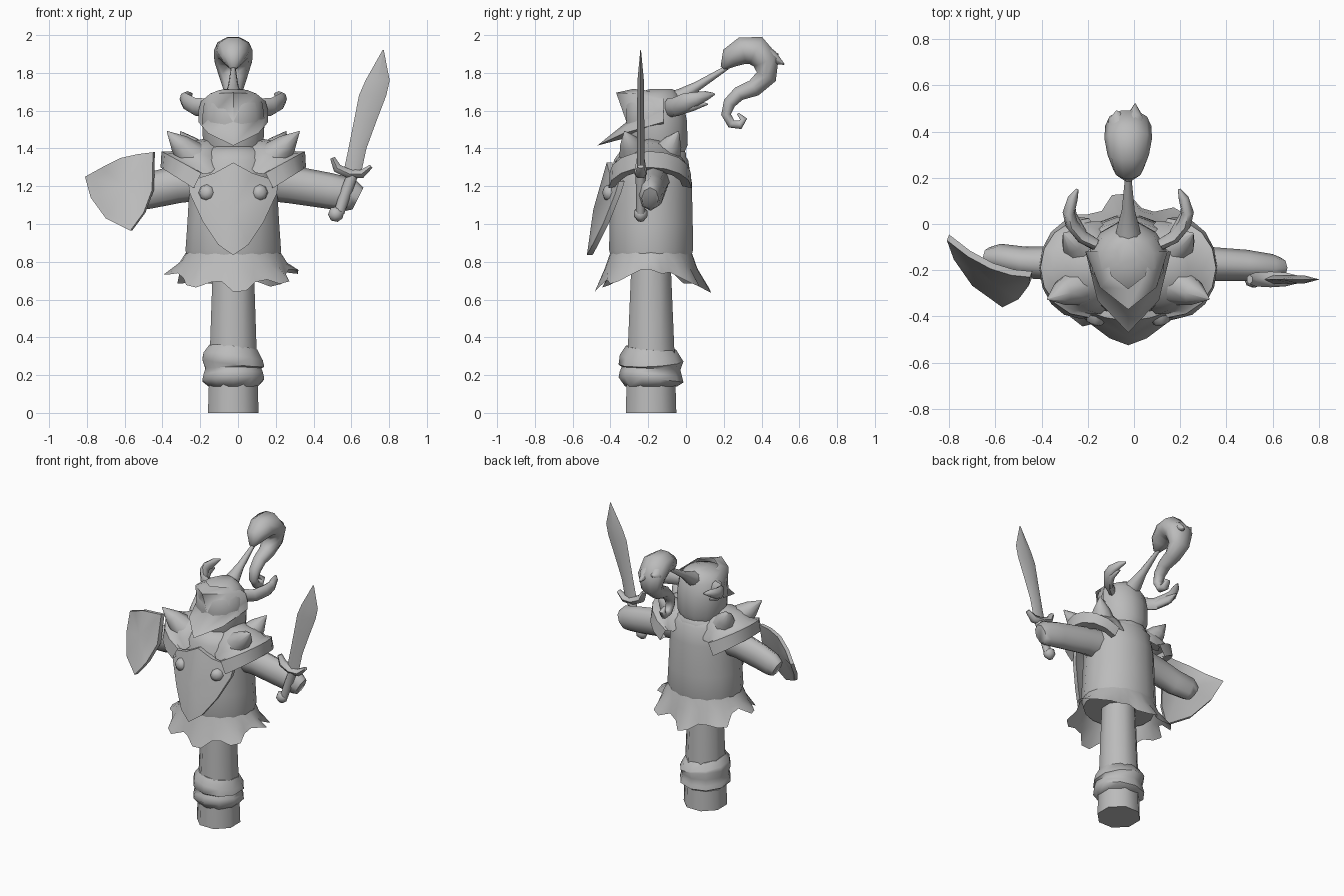
import bpy, bmesh, random
from math import sin, cos, pi
from mathutils import Vector

random.seed(4)
if "Cube" in bpy.data.objects:
    bpy.data.objects.remove(bpy.data.objects["Cube"])

CX, CY = -0.025, -0.185  # axis of the post

grey = bpy.data.materials.new("plain_grey")
grey.use_nodes = True
tone = (0.5, 0.5, 0.5, 1)
grey.diffuse_color = tone
grey.node_tree.nodes["Principled BSDF"].inputs["Base Color"].default_value = tone


def finish(name, bm, angle):
    """Turn a bmesh into a shaded object."""
    bmesh.ops.remove_doubles(bm, verts=bm.verts, dist=0.0005)
    bmesh.ops.recalc_face_normals(bm, faces=bm.faces)
    mesh = bpy.data.meshes.new(name)
    bm.to_mesh(mesh)
    bm.free()
    mesh.materials.append(grey)
    obj = bpy.data.objects.new(name, mesh)
    bpy.context.collection.objects.link(obj)
    bpy.ops.object.select_all(action="DESELECT")
    bpy.context.view_layer.objects.active = obj
    obj.select_set(True)
    bpy.ops.object.shade_smooth_by_angle(angle=angle * pi / 180)


def loft(name, rows, closed=True, caps=True, angle=55):
    """Skin a series of point rows."""
    bm = bmesh.new()
    grid = [[bm.verts.new(p) for p in row] for row in rows]
    n = len(grid[0])
    for a, b in zip(grid, grid[1:]):
        for i in range(n if closed else n - 1):
            j = (i + 1) % n
            bm.faces.new((a[i], a[j], b[j], b[i]))
    if closed and caps:
        bm.faces.new(grid[0])
        bm.faces.new(grid[-1])
    finish(name, bm, angle)


def ring(z, rx, ry, n, cy=CY, tilt_x=0, tilt_y=0):
    """Level or tilted ring around the post axis."""
    pts = []
    for i in range(n):
        x, y = rx * cos(2 * pi * (i + .5) / n), ry * sin(2 * pi * (i + .5) / n)
        pts.append((CX + x, cy + y, z + tilt_x * x + tilt_y * y))
    return pts


def tube(name, path, side, n=8, angle=65):
    """Sweep an ellipse along x, y, z, radius_side, radius_other stations."""
    pts = [Vector(p[:3]) for p in path]
    rows = []
    for i, p in enumerate(path):
        t = (pts[min(i + 1, len(pts) - 1)] - pts[max(i - 1, 0)]).normalized()
        s = Vector(side)
        s = (s - t * s.dot(t)).normalized()
        u = t.cross(s)
        rows.append([pts[i] + s * p[3] * cos(2 * pi * k / n) + u * p[4] * sin(2 * pi * k / n)
                     for k in range(n)])
    loft(name, rows, angle=angle)


def plate(name, outline, inner, centre, back):
    """Domed plate: outline, inner border, raised centre and a back face."""
    bm = bmesh.new()
    c = Vector(centre)
    out = [Vector(p) for p in outline]
    rim = [bm.verts.new(p) for p in out]
    mid = [bm.verts.new(p.lerp(c, inner)) for p in out]
    low = [bm.verts.new(p + Vector(back)) for p in out]
    top, heart, n = bm.verts.new(c), bm.verts.new(c + Vector(back) * 1.5), len(out)
    for i in range(n):
        j = (i + 1) % n
        bm.faces.new((rim[i], rim[j], mid[j], mid[i]))
        bm.faces.new((mid[i], mid[j], top))
        bm.faces.new((low[i], low[j], rim[j], rim[i]))
        bm.faces.new((low[j], low[i], heart))
    finish(name, bm, 45)


# Post and its tilted wrapping
loft("post", [ring(0, .145, .145, 8), ring(.3, .135, .135, 8), ring(.85, .115, .11, 8)])
loft("post_wrap", [ring(z, r, r, 10, CY, tx, ty) for z, r, tx, ty in
                   ((.14, .138, 0, 0), (.175, .172, .03, -.08), (.205, .165, .03, -.1),
                    (.235, .155, 0, -.05), (.265, .172, -.12, .05), (.295, .165, -.14, -.08),
                    (.345, .133, -.1, -.08))])

# Torso, collar and head
loft("torso", [ring(z, rx, ry, 16) for z, rx, ry in
               ((.8, .245, .21), (.86, .258, .226), (1, .248, .225), (1.22, .235, .22),
                (1.34, .222, .2), (1.38, .19, .17), (1.41, .13, .13))])
loft("collar", [ring(z, rx, ry, 12, -.19, 0, .1) for z, rx, ry in
                ((1.31, .2, .2), (1.36, .19, .195), (1.38, .15, .17), (1.41, .12, .13))])
loft("head", [ring(z, rx, ry, 12, cy) for z, rx, ry, cy in
              ((1.34, .13, .13, -.15), (1.42, .165, .165, -.15), (1.55, .172, .165, -.155),
               (1.64, .16, .155, -.165), (1.69, .115, .12, -.16), (1.715, .05, .06, -.13))], angle=65)

# Ragged skirt
hem, mid = [], []
for i in range(32):
    a = 2 * pi * i / 32
    flare = 1.02 + (.1 if i % 4 < 2 else -.05) + random.uniform(-.05, .05)
    drop = .1 * abs(sin(a)) + (.025 if i % 4 < 2 else -.01) + random.uniform(-.01, .02)
    hem.append((CX + .315 * flare * cos(a), CY + .275 * flare * sin(a), .775 - drop))
    mid.append((CX + .285 * cos(a), CY + .245 * sin(a), .795 - .03 * abs(sin(a))))
waist = [(CX + .25 * cos(2 * pi * i / 32), CY + .215 * sin(2 * pi * i / 32), .85) for i in range(32)]
loft("skirt", [waist, mid, hem], caps=False)

# Chest plate
half = [(0, -.42, 1.325), (.1, -.405, 1.27), (.24, -.355, 1.225), (.23, -.375, 1.16),
        (.16, -.435, 1.01), (.08, -.495, .89), (0, -.525, .835)]
points = [(CX + x, y, z) for x, y, z in half] + [(CX - x, y, z) for x, y, z in half[-2:0:-1]]
plate("chest_plate", points, .1, (CX, -.49, 1.08), (0, .03, 0))

# Visor: brow prow above a jutting beak
rows = []
for prow, side_z, mid_z, tip_z, wide in ((-.28, 1.68, 1.71, 1.715, .1), (-.37, 1.65, 1.69, 1.695, .17),
                                         (-.315, 1.6, 1.56, 1.54, .185), (-.47, 1.54, 1.48, 1.415, .185),
                                         (-.3, 1.52, 1.49, 1.46, .15)):
    arc = [(wide, -.12, side_z), (wide * .72, (prow - .12) * .56, mid_z), (0, prow, tip_z)]
    rows.append([(CX + x, y, z) for x, y, z in arc] + [(CX - x, y, z) for x, y, z in arc[1::-1]])
loft("visor", rows, closed=False, angle=65)

# Each arm's outer end: the sword hand reaches further, the shield arm bends back
for s, label, reach, bend in ((1, "left", .66, -.015), (-1, "right", .6, .03)):
    def side_path(path):
        return [(CX + s * p[0], *p[1:]) for p in path]

    # Chest stud
    tube(label + "_stud", side_path([(.14, -.4, 1.165, .045, .045), (.145, -.43, 1.165, .035, .035),
                                     (.148, -.438, 1.165, .012, .012)]), (0, 0, 1))
    # Arm
    tube(label + "_arm", side_path([(.12, -.18, 1.23, .1, .1), (.3, -.17, 1.21, .1, .075),
                                    (reach - .15, -.175 + bend * .3, 1.175, .095, .068),
                                    (reach - .04, -.175 + bend, 1.155, .088, .06),
                                    (reach, -.175 + bend, 1.135, .065, .045)]), (0, 0, 1))
    # Shoulder guard: arches from the neck out to a thick rim
    rows = []
    for end_x, top_x, wide, end_z, top_z in ((.08, .09, .08, 1.36, 1.44), (.09, .16, .17, 1.3, 1.45),
                                             (.12, .26, .2, 1.27, 1.43), (.16, .33, .2, 1.265, 1.385),
                                             (.17, .38, .215, 1.27, 1.385), (.21, .385, .22, 1.19, 1.3),
                                             (.2, .32, .17, 1.2, 1.28)):
        rows.append([(CX + s * (end_x + (top_x - end_x) * sin(pi * k / 8)), -.19 - wide * cos(pi * k / 8),
                      end_z + (top_z - end_z) * sin(pi * k / 8)) for k in range(9)])
    loft(label + "_shoulder_guard", rows, closed=False)
    # Two shoulder spikes
    for part, base, tip in (("front", (.22, -.27, 1.36), (.35, -.325, 1.49)),
                            ("back", (.2, -.11, 1.36), (.28, -.04, 1.49))):
        b, t = Vector(base), Vector(tip)
        stations = [(*b.lerp(t, f), r, r) for f, r in ((0, .085), (.5, .055), (1, .003))]
        tube(label + "_" + part + "_spike", side_path(stations), (0, 1, 0))
    # Helmet wing: two curling feathers
    tube(label + "_wing", side_path([(.14, -.09, 1.615, .025, .05), (.2, -.055, 1.62, .028, .05),
                                     (.245, 0, 1.645, .028, .048), (.258, .05, 1.662, .026, .038),
                                     (.24, .11, 1.68, .022, .024), (.22, .15, 1.688, .006, .006)]),
         (1, 0, 0))
    tube(label + "_wing_feather", side_path([(.2, -.04, 1.61, .022, .035), (.245, .04, 1.63, .022, .03),
                                             (.24, .115, 1.635, .004, .004)]), (1, 0, 0))

# Plume holder and curling plume
tube("plume_holder", [(CX, -.09, 1.64, .06, .06), (CX, -.02, 1.675, .05, .045),
                      (CX, .06, 1.73, .028, .025), (CX, .22, 1.83, .012, .012)], (1, 0, 0))
tube("plume", [(CX, .195, 1.825, .02, .015), (CX, .235, 1.88, .065, .06), (CX, .3, 1.918, .09, .076),
               (CX, .37, 1.918, .103, .083), (CX, .425, 1.86, .1, .075), (CX, .425, 1.78, .075, .058),
               (CX, .36, 1.72, .055, .048), (CX, .28, 1.69, .045, .04), (CX, .23, 1.64, .04, .035),
               (CX, .212, 1.58, .032, .027), (CX, .24, 1.53, .027, .025), (CX, .285, 1.525, .027, .025),
               (CX, .305, 1.555, .022, .02), (CX, .275, 1.585, .006, .006)], (1, 0, 0), 10)
for part, dx, tip_y, tip_z in (("upper", -.05, .49, 1.9), ("lower", .03, .52, 1.845)):
    tube(part + "_plume_flick", [(CX + dx * .5, .4, 1.91, .06, .05), (CX + dx, .46, 1.88, .04, .035),
                                 (CX + dx, tip_y, tip_z, .003, .003)], (1, 0, 0))

# Arm shield, curling back at its outer corner and swept forward at the bottom
outline = [(-.45, 1.38), (-.53, 1.37), (-.62, 1.35), (-.72, 1.3), (-.81, 1.25), (-.78, 1.14),
           (-.7, 1.03), (-.57, .965), (-.5, 1.06), (-.455, 1.18)]
points = [(x, -.23 + 1.23 * (x + .45) ** 2 - .52 * max(0, 1.25 - z), z) for x, z in outline]
plate("arm_shield", points, .14, (-.6, -.265, 1.2), (.01, .025, 0))

# Sword: bevelled blade, curved guard, grip and pommel
SY = -.24
edges = [(.555, .65, 1.26, .02), (.585, .68, 1.4, .02), (.615, .735, 1.55, .019),
         (.64, .785, 1.68, .018), (.675, .803, 1.76, .017), (.765, .772, 1.92, .002)]
loft("blade", [[(a, SY, z), ((a + b) / 2, SY - t, z), (b, SY, z), ((a + b) / 2, SY + t, z)]
               for a, b, z, t in edges])
tube("guard", [(.5, SY, 1.35, .02, .015), (.525, SY, 1.295, .03, .028), (.59, SY, 1.265, .034, .028),
               (.655, SY, 1.265, .03, .026), (.705, SY, 1.305, .018, .012)], (0, 1, 0), 6)
tube("grip", [(.61, SY, 1.27, .028, .03), (.565, SY, 1.15, .024, .03), (.535, SY, 1.06, .024, .028)],
     (0, 1, 0))
tube("pommel", [(.535, SY, 1.085, .012, .012), (.525, SY, 1.07, .035, .038), (.515, SY, 1.04, .036, .04),
                (.51, SY, 1.015, .015, .018)], (0, 1, 0))
